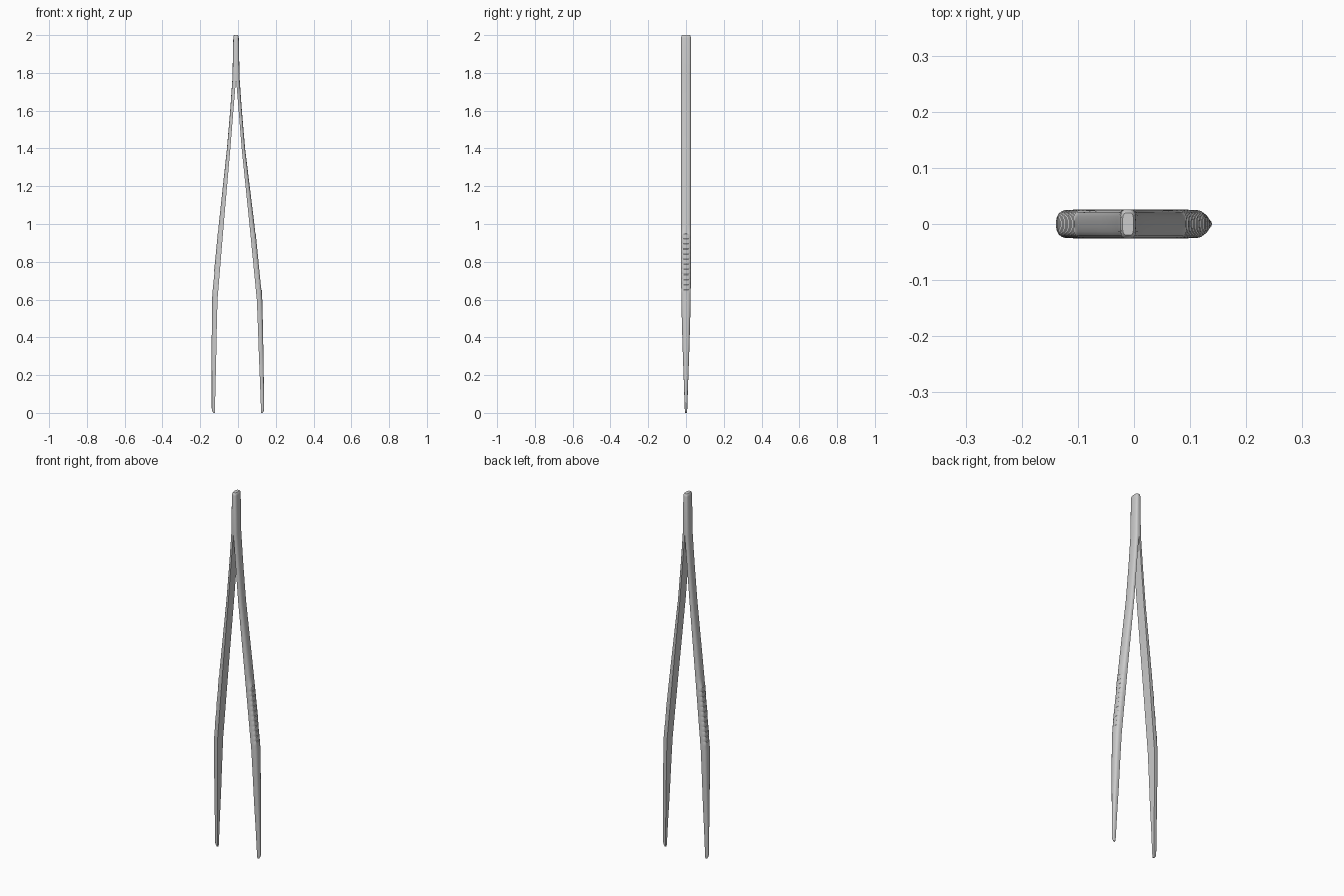
import bpy, bmesh, math

if "Cube" in bpy.data.objects:
    bpy.data.objects.remove(bpy.data.objects["Cube"])

# Stations down one arm: z, inner x, outer x, half depth
stations = [
    (2.000, 0.000, 0.010, 0.020),
    (1.995, 0.000, 0.013, 0.024),
    (1.985, 0.000, 0.0145, 0.026),
    (1.770, 0.000, 0.019, 0.026),
    (1.600, 0.014, 0.031, 0.026),
    (1.400, 0.030, 0.048, 0.026),
    (1.000, 0.068, 0.094, 0.026),
    (0.600, 0.104, 0.133, 0.025),
    (0.450, 0.109, 0.1355, 0.021),
    (0.300, 0.113, 0.137, 0.0165),
    (0.150, 0.118, 0.138, 0.011),
    (0.025, 0.1215, 0.139, 0.007),
    (0.010, 0.122, 0.137, 0.006),
    (0.000, 0.122, 0.129, 0.005),
]

# Grip ridges: fine stepped grooves on the outside between z 0.95 and 0.63
a, b = stations[6], stations[7]
grip = []
for i in range(12):
    for dz, lift in ((0.0, 0.0), (0.003, 0.0025), (0.024, 0.0005)):
        z = 0.95 - i * 0.027 - dz
        t = (a[0] - z) / (a[0] - b[0])
        v = [p + (q - p) * t for p, q in zip(a, b)]
        grip.append((z, v[1], v[2] + lift, v[3]))
stations[7:7] = grip

# D-shaped section: flat inside, rounded outside (thickness fraction, depth fraction)
half = [(0, 1), (0.45, 1), (0.68, 0.93), (0.86, 0.78), (0.96, 0.52), (1, 0.2)]
section = half + [(u, -v) for u, v in reversed(half)]


def lean(z):
    # the whole tool leans slightly left towards the top
    return -0.0105 * min(1, z / 1.4)


bm = bmesh.new()
for side in (-1, 1):
    rings = []
    for z, xi, xo, h in stations:
        rings.append([bm.verts.new((side * (xi + (xo - xi) * u) + lean(z), v * h, z))
                      for u, v in section])
    n = len(section)
    for k in range(len(rings) - 1):
        joined = stations[k + 1][1] == 0      # no wall inside the joined head
        for j in range(n - 1 if joined else n):
            m = (j + 1) % n
            bm.faces.new((rings[k][j], rings[k][m], rings[k + 1][m], rings[k + 1][j]))
    bm.faces.new(rings[0])
    bm.faces.new(rings[-1])

# Weld the two arms at the head
bmesh.ops.remove_doubles(bm, verts=bm.verts, dist=0.00005)
bmesh.ops.recalc_face_normals(bm, faces=bm.faces)
mesh = bpy.data.meshes.new("tweezer_arms")
bm.to_mesh(mesh)
bm.free()
body = bpy.data.objects.new("tweezer_arms", mesh)
bpy.context.collection.objects.link(body)
bpy.context.view_layer.objects.active = body
body.select_set(True)
bpy.ops.object.shade_smooth_by_angle(angle=math.radians(35))
